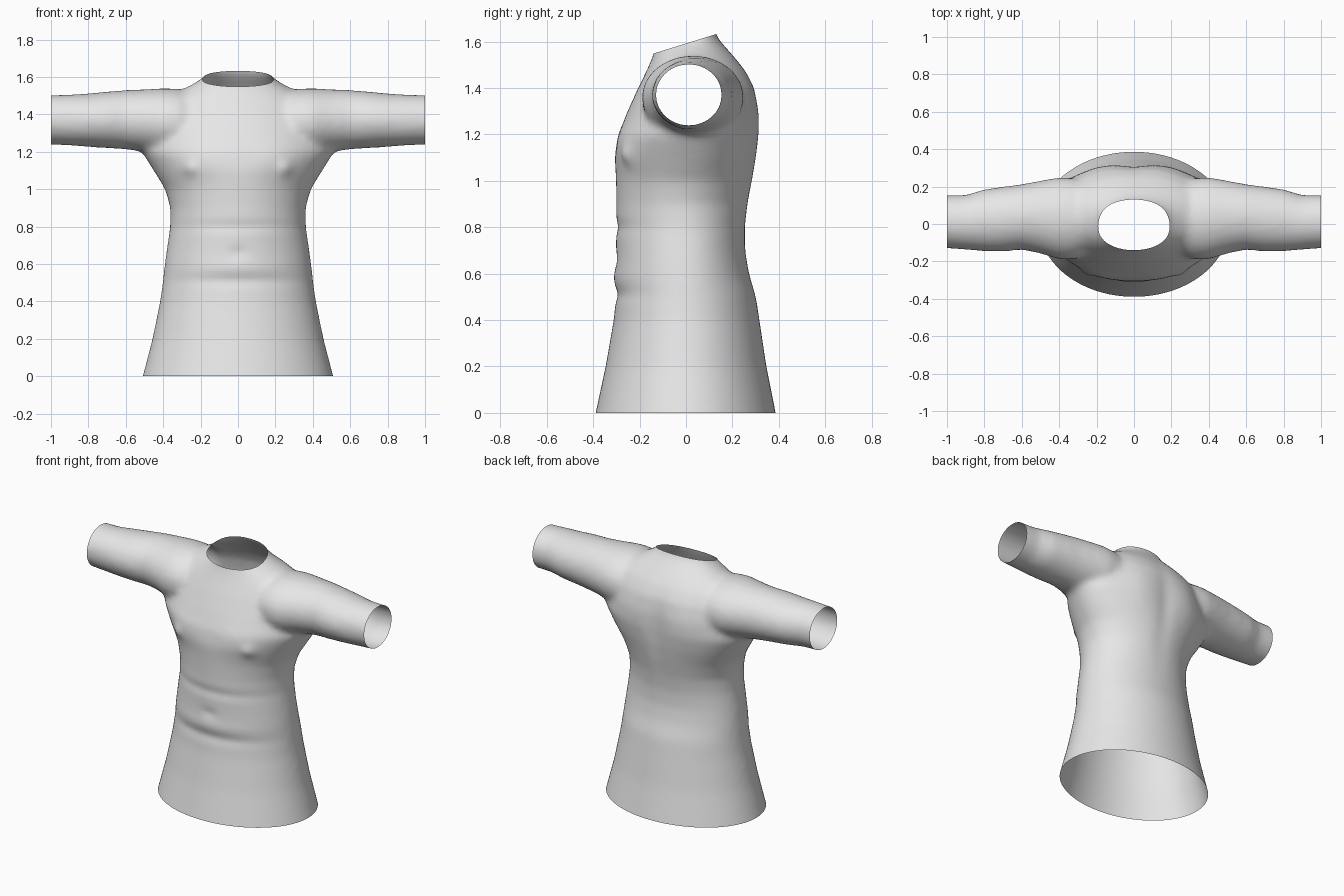
import bpy, bmesh, math
from mathutils import Vector

if "Cube" in bpy.data.objects:
    bpy.data.objects.remove(bpy.data.objects["Cube"])

N = 48

# Torso rings: height, half width, front y, back y, y of the widest point
TORSO = [
    (-0.10, 0.535, -0.41, 0.405, 0.0), (0.00, 0.51, -0.39, 0.387, 0.0),
    (0.20, 0.458, -0.347, 0.347, 0.0), (0.40, 0.417, -0.312, 0.317, 0.0),
    (0.50, 0.403, -0.302, 0.302, 0.0), (0.60, 0.392, -0.306, 0.272, 0.0),
    (0.70, 0.378, -0.302, 0.256, 0.0), (0.80, 0.363, -0.302, 0.256, 0.0),
    (0.90, 0.362, -0.300, 0.270, 0.0), (1.00, 0.390, -0.302, 0.290, 0.02),
    (1.10, 0.452, -0.306, 0.306, 0.04), (1.20, 0.515, -0.290, 0.314, 0.05),
    (1.30, 0.490, -0.252, 0.314, 0.05), (1.40, 0.440, -0.207, 0.298, 0.05),
    (1.47, 0.395, -0.172, 0.262, 0.05), (1.52, 0.325, -0.150, 0.222, 0.05),
    (1.56, 0.245, -0.136, 0.187, 0.04), (1.60, 0.182, -0.130, 0.150, 0.04),
    (1.64, 0.160, -0.128, 0.125, 0.04), (1.76, 0.155, -0.125, 0.115, 0.04),
]

# Sleeve rings: x, front y, back y, bottom z, top z
SLEEVE = [
    (0.22, -0.15, 0.20, 1.22, 1.50), (0.32, -0.19, 0.245, 1.18, 1.537),
    (0.40, -0.19, 0.25, 1.18, 1.540), (0.50, -0.158, 0.232, 1.20, 1.534),
    (0.60, -0.137, 0.213, 1.213, 1.530), (0.70, -0.148, 0.200, 1.220, 1.522),
    (0.80, -0.146, 0.186, 1.226, 1.512), (0.90, -0.138, 0.155, 1.234, 1.506),
    (1.00, -0.130, 0.155, 1.238, 1.503), (1.10, -0.130, 0.155, 1.238, 1.503),
]


def loft(bm, rings):
    """Closed skin through a list of equal point loops."""
    loops = [[bm.verts.new(p) for p in ring] for ring in rings]
    for a, b in zip(loops, loops[1:]):
        for i in range(N):
            j = (i + 1) % N
            bm.faces.new((a[i], a[j], b[j], b[i]))
    bm.faces.new(loops[0][::-1])
    bm.faces.new(loops[-1])


def torso_ring(z, w, front, back, mid):
    ring = []
    for i in range(N):
        a = 2 * math.pi * i / N
        s = math.sin(a)
        depth = back - mid if s > 0 else mid - front
        ring.append((w * math.cos(a), mid + depth * s, z))
    return ring


def sleeve_ring(x, front, back, low, high):
    cy, ry = (front + back) / 2, (back - front) / 2
    cz, rz = (low + high) / 2, (high - low) / 2
    return [(x, cy + ry * math.cos(2 * math.pi * i / N),
             cz + rz * math.sin(2 * math.pi * i / N)) for i in range(N)]


# Torso and two sleeves as overlapping solids
bm = bmesh.new()
loft(bm, [torso_ring(*r) for r in TORSO])
for side in (1, -1):
    loft(bm, [[(side * x, y, z) for x, y, z in sleeve_ring(*r)] for r in SLEEVE])
bmesh.ops.recalc_face_normals(bm, faces=bm.faces)
mesh = bpy.data.meshes.new("shirt")
bm.to_mesh(mesh)
bm.free()
shirt = bpy.data.objects.new("shirt", mesh)
bpy.context.collection.objects.link(shirt)

# Fuse into one skin and soften the armpits and shoulders
fuse = shirt.modifiers.new("fuse", 'REMESH')
fuse.mode = 'VOXEL'
fuse.voxel_size = 0.018
soften = shirt.modifiers.new("soften", 'SMOOTH')
soften.factor = 0.5
soften.iterations = 12
bpy.context.view_layer.objects.active = shirt
shirt.select_set(True)
for name in ("fuse", "soften"):
    bpy.ops.object.modifier_apply(modifier=name)


def bump(v, x, z, sx, sz):
    return math.exp(-((v.x - x) / sx) ** 2 - ((v.z - z) / sz) ** 2)


bm = bmesh.new()
bm.from_mesh(shirt.data)

# Body relief: chest points, waist folds, belly edge, spine groove
for v in bm.verts:
    c = v.co
    if c.y < -0.08:
        push = sum(0.016 * bump(c, s * 0.255, 1.11, 0.04, 0.04)
                   + 0.012 * bump(c, s * 0.20, 1.16, 0.14, 0.09) for s in (1, -1))
        push -= 0.008 * bump(c, 0, 0.80, 0.30, 0.03)
        push -= 0.008 * bump(c, 0, 0.51, 0.30, 0.03)
        push += 0.006 * bump(c, 0, 0.58, 0.25, 0.04)
        push -= 0.008 * bump(c, 0, 0.66, 0.05, 0.03)
        c.y -= push
    elif c.y > 0.1:
        c.y -= 0.010 * bump(c, 0, 1.15, 0.06, 0.30)
        c.y += sum(0.010 * bump(c, s * 0.18, 1.25, 0.10, 0.15) for s in (1, -1))

# Open the hem, cuffs and slanted neckline
cuts = [((0, 0, 0), (0, 0, -1)), ((1, 0, 0), (1, 0, 0)), ((-1, 0, 0), (-1, 0, 0)),
        ((0, 0, 1.592), (0, -0.31, 1))]
for point, normal in cuts:
    bmesh.ops.bisect_plane(bm, geom=bm.verts[:] + bm.edges[:] + bm.faces[:],
                           plane_co=Vector(point), plane_no=Vector(normal).normalized(),
                           clear_outer=True)
bmesh.ops.recalc_face_normals(bm, faces=bm.faces)
for f in bm.faces:
    f.smooth = True
bm.to_mesh(shirt.data)
bm.free()

# Plain grey cloth
cloth = bpy.data.materials.new("grey cloth")
cloth.diffuse_color = (0.8, 0.8, 0.8, 1)
cloth.use_nodes = True
cloth.node_tree.nodes["Principled BSDF"].inputs["Base Color"].default_value = cloth.diffuse_color
shirt.data.materials.clear()
shirt.data.materials.append(cloth)
for p in shirt.data.polygons:
    p.material_index = 0
